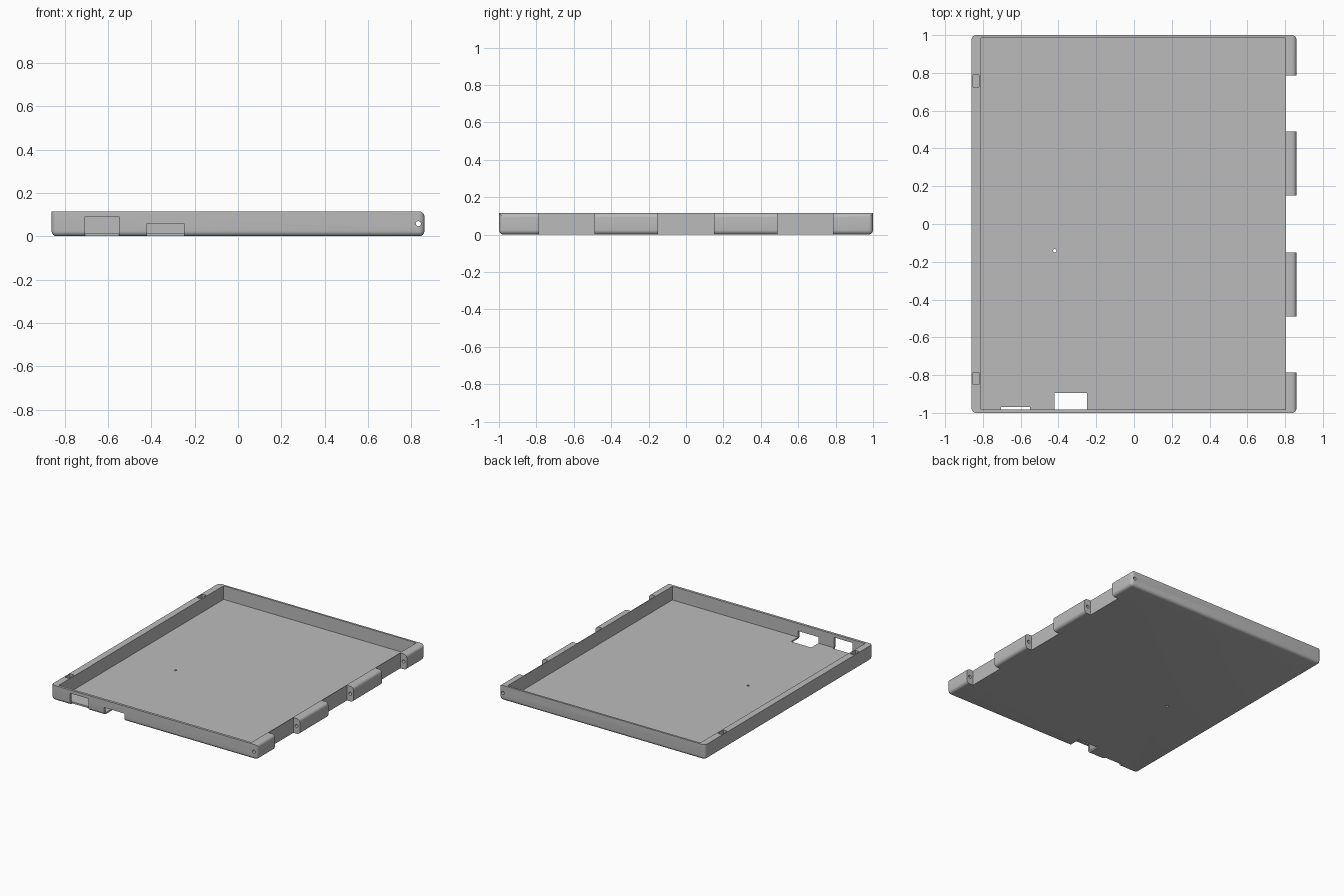
import bpy
import bmesh
from math import pi
from mathutils import Matrix, Vector

cube = bpy.data.objects.get("Cube")
if cube:
    bpy.data.objects.remove(cube, do_unlink=True)

W, L, H = 0.86, 1.0, 0.115      # half width, half length, height
WALL_X = 0.806                  # outer face of the thin hinge-side wall
FLOOR = 0.012
PIN_X = 0.832

grey = bpy.data.materials.new("plain grey")
grey.use_nodes = True
grey.diffuse_color = (0.5, 0.5, 0.5, 1)
grey.node_tree.nodes["Principled BSDF"].inputs["Base Color"].default_value = grey.diffuse_color


def finish(name, bm):
    mesh = bpy.data.meshes.new(name)
    bm.to_mesh(mesh)
    bm.free()
    obj = bpy.data.objects.new(name, mesh)
    bpy.context.collection.objects.link(obj)
    mesh.materials.append(grey)
    return obj


def box_mesh(x, y, z):
    bm = bmesh.new()
    size = (x[1] - x[0], y[1] - y[0], z[1] - z[0])
    mid = Vector((sum(x), sum(y), sum(z))) / 2
    bmesh.ops.create_cube(bm, size=1, matrix=Matrix.Translation(mid) @ Matrix.Diagonal((*size, 1)))
    return bm


def carve(body, name, bm):
    cutter = finish(name, bm)
    cutter.hide_render = True
    mod = body.modifiers.new(name, "BOOLEAN")
    mod.operation = "DIFFERENCE"
    mod.solver = "EXACT"
    mod.object = cutter
    bpy.context.view_layer.objects.active = body
    bpy.ops.object.modifier_apply(modifier=mod.name)
    bpy.data.objects.remove(cutter, do_unlink=True)


def carve_box(body, name, x, y, z):
    carve(body, name, box_mesh(x, y, z))


def carve_hole(body, name, radius, depth, matrix):
    bm = bmesh.new()
    bmesh.ops.create_cone(bm, cap_ends=True, segments=24, radius1=radius, radius2=radius,
                          depth=depth, matrix=matrix)
    carve(body, name, bm)


# Outer shell: rounded corners and underside, plus the rounded hinge edge on top
bm = box_mesh((-W, W), (-L, L), (0, H))
rounded = []
for e in bm.edges:
    a, b = (v.co for v in e.verts)
    upright = abs(a.z - b.z) > 0.01
    underside = a.z + b.z < 0.01
    hinge_top = a.x > 0 and b.x > 0
    if upright or underside or hinge_top:
        rounded.append(e)
bmesh.ops.bevel(bm, geom=rounded, offset=0.024, segments=6, profile=0.5, affect="EDGES")
tray = finish("tray", bm)

# Open interior
carve_box(tray, "interior", (-0.81, 0.801), (-0.981, 0.985), (FLOOR, H + 0.1))

# Gaps between the hinge knuckles
for y in ((-0.787, -0.49), (-0.15, 0.15), (0.49, 0.787)):
    carve_box(tray, "knuckle_gap", (WALL_X, 1), y, (-0.1, H + 0.1))

# Hinge pin bore through every knuckle
carve_hole(tray, "pin_bore", 0.012, 3,
           Matrix.Translation((PIN_X, 0, 0.058)) @ Matrix.Rotation(pi / 2, 4, "X"))

# Port openings in the front wall, running out through the floor
carve_box(tray, "tall_port", (-0.705, -0.55), (-1.1, -0.968), (-0.1, 0.09))
carve_box(tray, "wide_port", (-0.42, -0.25), (-1.1, -0.895), (-0.1, 0.058))

# Latch slots in the rim and the small hole in the floor
for y in ((-0.85, -0.785), (0.725, 0.79)):
    carve_box(tray, "latch_slot", (-0.853, -0.82), y, (0.075, H + 0.1))
carve_hole(tray, "floor_hole", 0.009, 0.2, Matrix.Translation((-0.42, -0.142, 0)))

bpy.ops.object.select_all(action="DESELECT")
tray.select_set(True)
bpy.context.view_layer.objects.active = tray
bpy.ops.object.shade_smooth_by_angle(angle=pi / 6)
